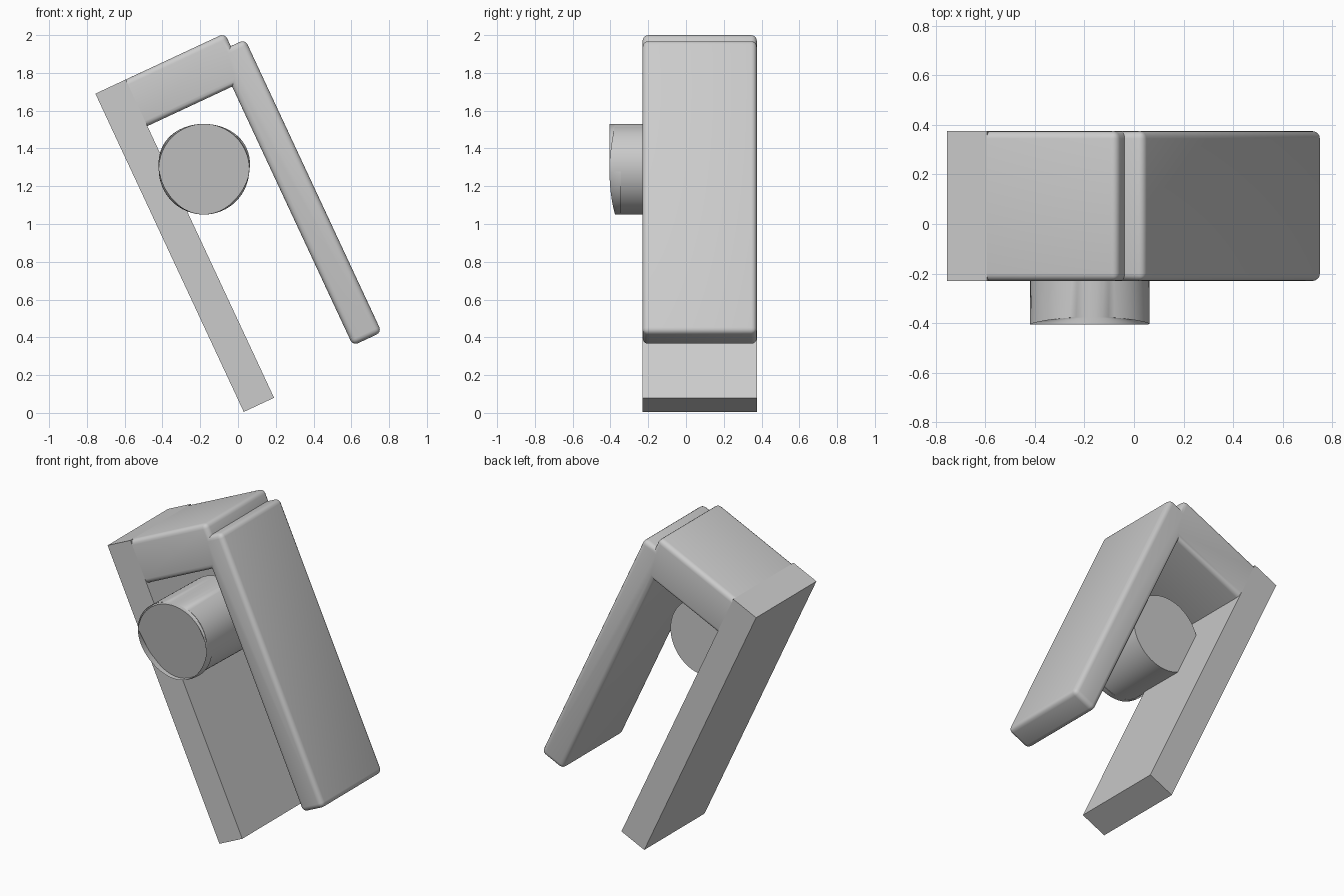
import bpy, bmesh, math
from mathutils import Vector

cube = bpy.data.objects.get("Cube")
if cube:
    bpy.data.objects.remove(cube, do_unlink=True)

TILT = math.radians(25)
FRONT, BACK, FLOOR = -0.23, 0.375, 0.07
ROUND = 0.03

grey = bpy.data.materials.new("light grey")
grey.use_nodes = True
colour = (0.6, 0.6, 0.6, 1)
grey.diffuse_color = colour
grey.node_tree.nodes["Principled BSDF"].inputs["Base Color"].default_value = colour


def place(a, b, y):
    """Across (a) and down (b) the tilted frame, from its outer top corner."""
    c, s = math.cos(TILT), math.sin(TILT)
    return Vector((-0.755 + a * c + b * s, y, 1.69 + a * s - b * c))


def finish(name, bm):
    mesh = bpy.data.meshes.new(name)
    bmesh.ops.recalc_face_normals(bm, faces=bm.faces)
    bm.to_mesh(mesh)
    bm.free()
    obj = bpy.data.objects.new(name, mesh)
    bpy.context.collection.objects.link(obj)
    mesh.materials.append(grey)
    return obj


def slab(profile):
    """Extrude a tilted profile from front to back."""
    bm = bmesh.new()
    near = [bm.verts.new(place(a, b, FRONT)) for a, b in profile]
    far = [bm.verts.new(place(a, b, BACK)) for a, b in profile]
    n = len(profile)
    bm.faces.new(near)
    bm.faces.new(far[::-1])
    for i in range(n):
        j = (i + 1) % n
        bm.faces.new((near[i], far[i], far[j], near[j]))
    bmesh.ops.recalc_face_normals(bm, faces=bm.faces)
    return bm, near, far


def drum(name, x, z, radius, y0, y1, rounded):
    """Cylinder lying front to back, optionally rounded at the front rim."""
    bm = bmesh.new()
    bmesh.ops.create_cone(bm, cap_ends=True, segments=64, radius1=radius,
                          radius2=radius, depth=y1 - y0)
    for v in bm.verts:
        v.co = Vector((x + v.co.x, (y0 + y1) / 2 + v.co.z, z + v.co.y))
    if rounded:
        rim = [e for e in bm.edges if all(v.co.y < y0 + 0.001 for v in e.verts)]
        bmesh.ops.bevel(bm, geom=rim, offset=ROUND, segments=5, profile=0.5,
                        affect='EDGES')
    return finish(name, bm)


def smooth(obj, angle):
    bpy.ops.object.select_all(action='DESELECT')
    obj.select_set(True)
    bpy.context.view_layer.objects.active = obj
    bpy.ops.object.shade_smooth_by_angle(angle=math.radians(angle))


# Straight leg with sharp edges
leg = finish("straight_leg", slab([(0, 0), (0.177, 0), (0.177, 1.859), (0, 1.859)])[0])

# Two round pockets sunk halfway into the leg from the front
for x, z in ((-0.18, 1.29), (0.09, 0.705)):
    cutter = drum("pocket_cutter", x, z, 0.26, FRONT - 0.2, FLOOR, False)
    cutter.hide_render = True
    bpy.context.view_layer.objects.active = leg
    cut = leg.modifiers.new("pocket", 'BOOLEAN')
    cut.operation, cut.solver, cut.object = 'DIFFERENCE', 'EXACT', cutter
    bpy.ops.object.modifier_apply(modifier=cut.name)
    bpy.data.objects.remove(cutter, do_unlink=True)
smooth(leg, 25)

# Top bar and outer leg in one piece, rounded except where it joins the leg
hook_profile = [(0.177, 0), (0.756, 0), (0.756, 0.075), (0.84, 0.075),
                (0.84, 1.785), (0.672, 1.785), (0.672, 0.272), (0.177, 0.272)]
bm, near, far = slab(hook_profile)
joint = {near[0], near[-1], far[0], far[-1]}
edges = [e for e in bm.edges if e.is_convex and not set(e.verts) <= joint]
bmesh.ops.bevel(bm, geom=edges, offset=ROUND, segments=4, profile=0.5,
                affect='EDGES', clamp_overlap=True)
smooth(finish("top_bar_and_outer_leg", bm), 35)

# Round knob resting in the upper pocket
smooth(drum("knob", -0.18, 1.29, 0.24, -0.375, FLOOR, True), 35)
